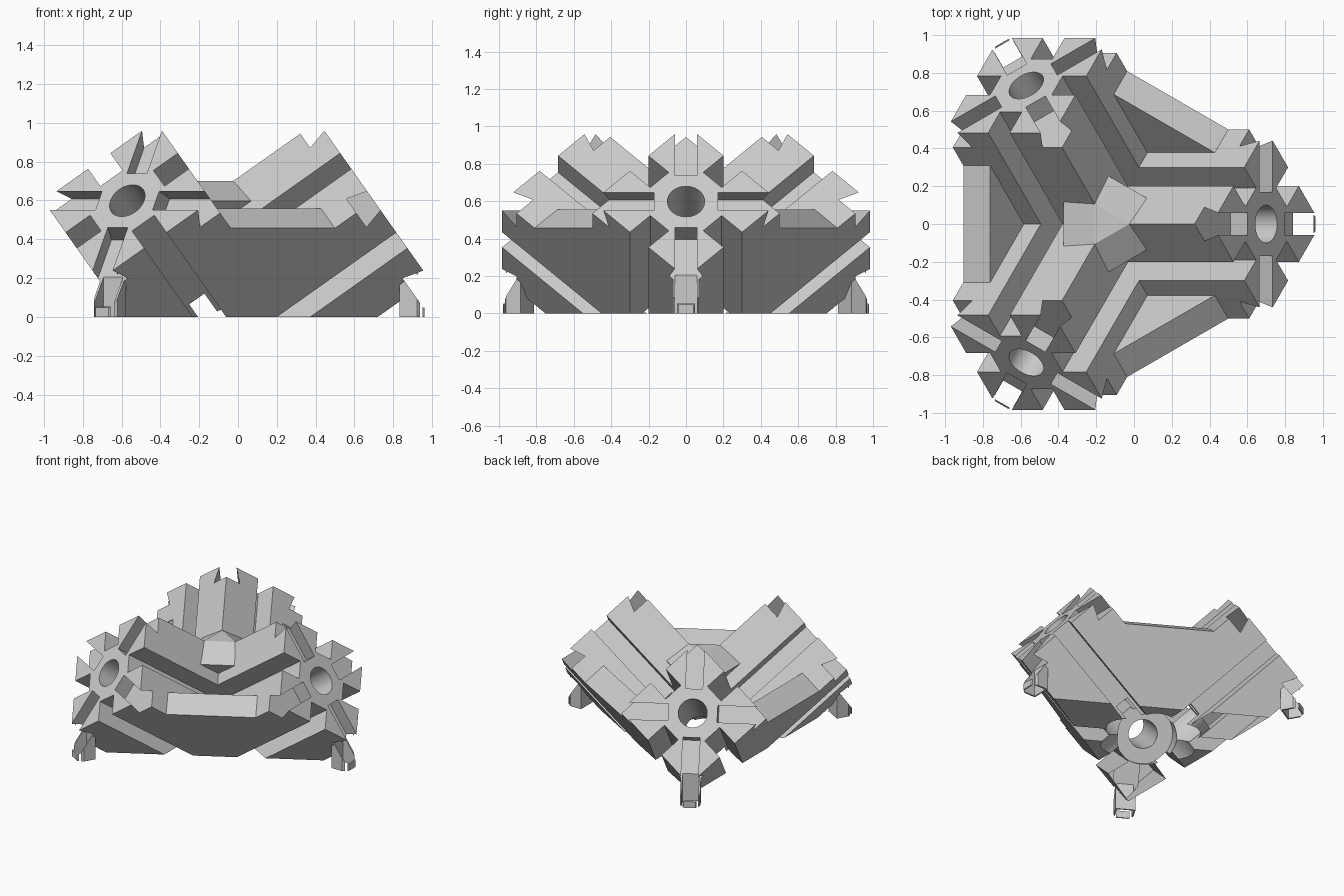
import bpy, bmesh
from math import pi, sqrt
from mathutils import Matrix
from itertools import permutations

HALF = 0.354      # half side of each square beam
LENGTH = 1.037    # beam length from the meeting point
SLOT = 0.07       # half width of the long grooves
FLOOR = 0.2       # distance of the groove floor from the beam axis

if "Cube" in bpy.data.objects:
    bpy.data.objects.remove(bpy.data.objects["Cube"], do_unlink=True)

grey = bpy.data.materials.new("light grey")
grey.use_nodes = True
grey.diffuse_color = (0.6, 0.6, 0.6, 1)
grey.node_tree.nodes["Principled BSDF"].inputs["Base Color"].default_value = (0.6, 0.6, 0.6, 1)

# Three beams run along x, y and z; at the end their shared corner is tilted upright
a, b, c = sqrt(2 / 3), sqrt(1 / 3), sqrt(1 / 2)
TILT = Matrix(((a, -a / 2, -a / 2, 0), (0, c, -c, 0), (b, b, b, 0), (0, 0, 0, 1)))
UPRIGHT = TILT.inverted()
STAY = Matrix.Identity(4)
CYCLE = Matrix(((0, 0, 1, 0), (1, 0, 0, 0), (0, 1, 0, 0), (0, 0, 0, 1)))
QUARTER = Matrix(((1, 0, 0, 0), (0, 0, -1, 0), (0, 1, 0, 0), (0, 0, 0, 1)))
EIGHTH = Matrix.Rotation(pi / 4, 4, 'X')
ARMS = [STAY, CYCLE, CYCLE @ CYCLE]
QUARTERS = [STAY, QUARTER, QUARTER @ QUARTER, QUARTER @ QUARTER @ QUARTER]


def finish(name, bm, matrix):
    bmesh.ops.transform(bm, matrix=matrix, verts=bm.verts)
    bmesh.ops.recalc_face_normals(bm, faces=bm.faces)
    mesh = bpy.data.meshes.new(name)
    bm.to_mesh(mesh)
    bm.free()
    mesh.materials.append(grey)
    obj = bpy.data.objects.new(name, mesh)
    bpy.context.collection.objects.link(obj)
    return obj


def prism(name, outline, low, high, matrix):
    bm = bmesh.new()
    rings = [[bm.verts.new((x, y, z)) for x, y in outline] for z in (low, high)]
    for ring in rings:
        bm.faces.new(ring)
    for i in range(len(outline)):
        bm.faces.new((rings[0][i - 1], rings[0][i], rings[1][i], rings[1][i - 1]))
    return finish(name, bm, matrix)


def box(name, xs, ys, zs, matrix):
    outline = [(xs[0], ys[0]), (xs[1], ys[0]), (xs[1], ys[1]), (xs[0], ys[1])]
    return prism(name, outline, zs[0], zs[1], matrix)


def bore(name, radius, start, end, matrix):
    bm = bmesh.new()
    bmesh.ops.create_cone(bm, cap_ends=True, segments=48, radius1=radius,
                          radius2=radius, depth=end - start)
    along = Matrix.Translation(((start + end) / 2, 0, 0)) @ Matrix.Rotation(pi / 2, 4, 'Y')
    return finish(name, bm, matrix @ along)


def combine(target, tool, operation):
    mod = target.modifiers.new(operation.lower(), 'BOOLEAN')
    mod.operation = operation
    mod.solver = 'EXACT'
    mod.object = tool
    bpy.context.view_layer.update()
    bpy.context.view_layer.objects.active = target
    bpy.ops.object.modifier_apply(modifier=mod.name)
    bpy.data.objects.remove(tool, do_unlink=True)


# Beams
side = (-HALF, HALF)
bracket = box("corner_bracket", (-HALF, LENGTH), side, side, STAY)
for arm in ARMS[1:]:
    combine(bracket, box("beam", (-HALF, LENGTH), side, side, arm), 'UNION')

# Gussets between neighbouring beams, and feet under the beam ends
gusset = [(0.01, 0.01), (0.84, 0.01), (0.84, 0.305), (0.305, 0.84), (0.01, 0.84)]
foot = [(0.98, -0.07), (1.07, -0.07), (1.107, -0.04), (1.107, 0.04), (1.07, 0.07), (0.98, 0.07)]
for arm in ARMS:
    combine(bracket, prism("gusset", gusset, -HALF, -0.18, arm), 'UNION')
    combine(bracket, prism("foot", foot, -0.1, 0.3, arm @ UPRIGHT), 'UNION')

# Raised cap where the three inner ridges meet
cap_mesh = bmesh.new()
for corner in ((0.16, HALF, 0.52), (0.504, HALF, HALF), (0.16, 0.2, 0.2)):
    for point in sorted(set(permutations(corner))):
        cap_mesh.verts.new(point)
bmesh.ops.convex_hull(cap_mesh, input=cap_mesh.verts)
combine(bracket, finish("cap", cap_mesh, STAY), 'UNION')

# Cuts repeated on every arm
dovetail = [(LENGTH + 0.02, -0.054), (LENGTH + 0.02, 0.054), (LENGTH - 0.11, 0.089), (LENGTH - 0.11, -0.089)]
for arm in ARMS:
    combine(bracket, box("end_trim", (LENGTH, 2), (-1, 1), (-1, 1), arm), 'DIFFERENCE')
    for k, quarter in enumerate(QUARTERS):
        # Upper grooves start in the inner valley, lower ones under the base
        start = FLOOR if k in (0, 3) else -SLOT
        groove = box("groove", (start, 1.2), (-SLOT, SLOT), (FLOOR, 0.4), arm @ quarter)
        combine(bracket, groove, 'DIFFERENCE')
        slot = prism("end_slot", dovetail, 0.17, 0.6, arm @ quarter @ EIGHTH)
        combine(bracket, slot, 'DIFFERENCE')
    hollow = box("foot_hollow", (0.99, 1.098), (-0.058, 0.058), (-0.2, 0.25), arm @ UPRIGHT)
    combine(bracket, hollow, 'DIFFERENCE')
    combine(bracket, bore("inner_bore", 0.206, -0.5, 0.36, arm), 'DIFFERENCE')
    combine(bracket, bore("end_bore", 0.1, 0.1, 1.2, arm), 'DIFFERENCE')

# Flat base, then stand the bracket upright
combine(bracket, box("base_trim", (-2, 2), (-2, 2), (-1, 0), UPRIGHT), 'DIFFERENCE')
bracket.data.transform(Matrix.Translation((-0.147, 0, 0)) @ TILT)

bpy.ops.object.select_all(action='DESELECT')
bracket.select_set(True)
bpy.context.view_layer.objects.active = bracket
bpy.ops.object.shade_smooth_by_angle(angle=0.35)
